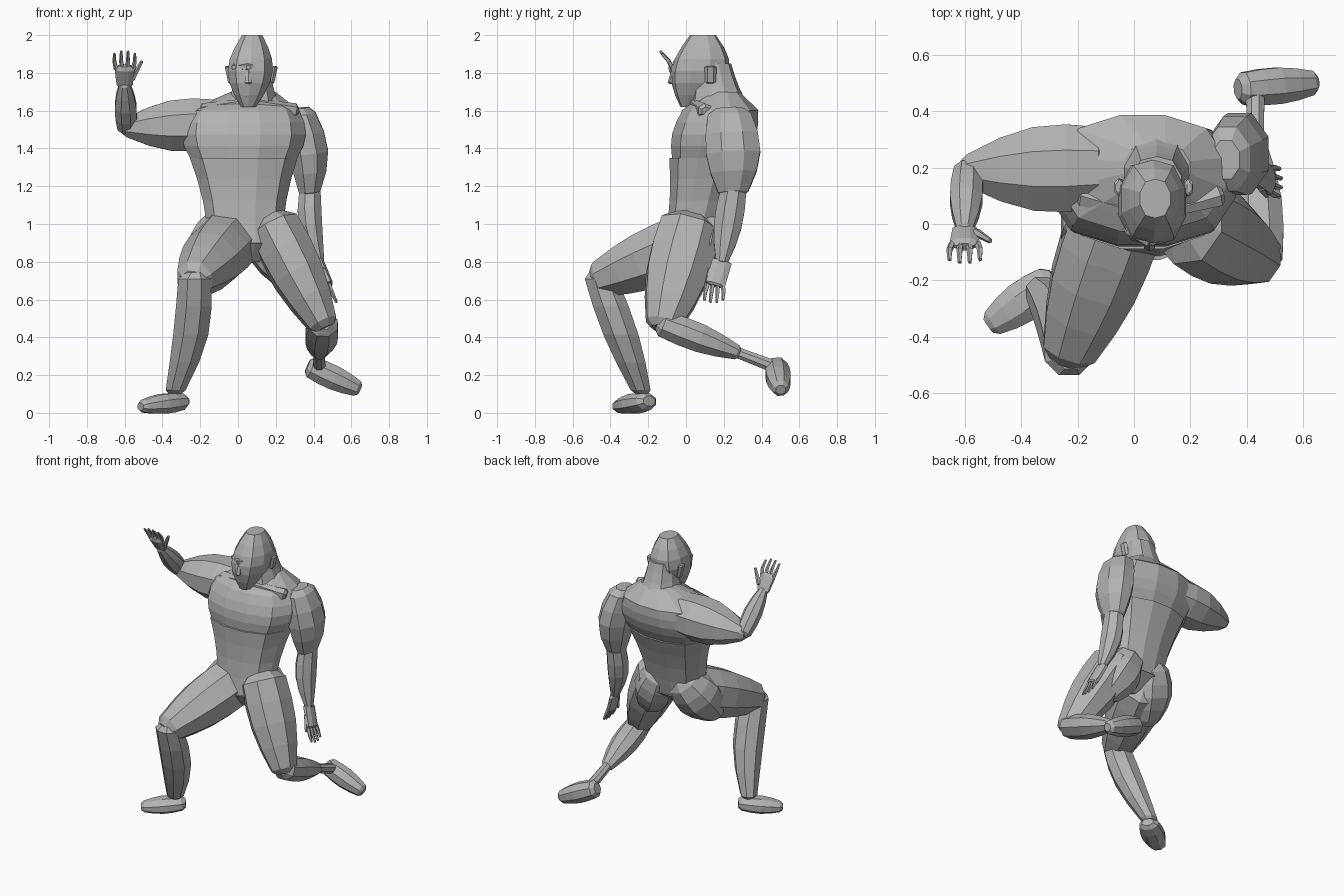
import bpy, bmesh, math
from mathutils import Vector

default_cube = bpy.data.objects.get("Cube")
if default_cube:
    bpy.data.objects.remove(default_cube, do_unlink=True)

clay = bpy.data.materials.new("clay grey")
clay.use_nodes = True
clay.diffuse_color = (.45, .45, .45, 1)
clay.node_tree.nodes["Principled BSDF"].inputs["Base Color"].default_value = clay.diffuse_color

ACROSS, DEEP, UP = Vector((1, 0, 0)), Vector((0, 1, 0)), Vector((0, 0, 1))


def at(x, y, z):
    return Vector((x, y, z))


def muscle(name, start, end, start_width, end_width, bulge=0.0, flat=1.0,
           bow=Vector(), side=ACROSS, axis=None, sides=8, steps=4, rounded=True):
    """Faceted limb from start to end, swelling by bulge and bending by bow."""
    along = (end - start).normalized()
    normal = axis or along
    wide = (side - normal * side.dot(normal)).normalized()
    thick = normal.cross(wide)

    # Stations hold a centre and a half width
    stations = []
    for i in range(steps + 1):
        t = i / steps
        swell = math.sin(math.pi * t)
        width = start_width + (end_width - start_width) * t + bulge * swell
        stations.append((start.lerp(end, t) + bow * swell, width))
    if rounded:
        stations.insert(0, (start - along * start_width * .4, start_width * .6))
        stations.append((end + along * end_width * .4, end_width * .6))

    bm = bmesh.new()
    rings = []
    for centre, width in stations:
        ring = []
        for k in range(sides):
            angle = math.tau * (k + .5) / sides
            c, s = math.cos(angle), math.sin(angle)
            boxy = (abs(c) ** 3 + abs(s) ** 3) ** -.2
            offset = wide * (c * boxy) + thick * (s * boxy * flat)
            ring.append(bm.verts.new(centre + offset * width))
        rings.append(ring)
    for lower, upper in zip(rings, rings[1:]):
        for k in range(sides):
            bm.faces.new((lower[k - 1], lower[k], upper[k], upper[k - 1]))
    bm.faces.new(rings[0])
    bm.faces.new(rings[-1])
    bmesh.ops.recalc_face_normals(bm, faces=bm.faces)
    mesh = bpy.data.meshes.new(name)
    bm.to_mesh(mesh)
    bm.free()
    mesh.materials.append(clay)
    bpy.context.collection.objects.link(bpy.data.objects.new(name, mesh))


def fingers(name, knuckle, spacing, reach, curl):
    """Four slim fingers in a row, each with two joints."""
    for i in range(4):
        root = knuckle + spacing * (i - 1.5)
        length = 1 - .12 * abs(i - 1.5)
        fan = spacing * (i - 1.5) * .2
        middle = root + reach * length * .5 + fan
        tip = root + (reach + curl) * length + fan
        muscle(f"{name}_{i + 1}_base", root, middle, .013, .011,
               side=spacing, sides=5, steps=1)
        muscle(f"{name}_{i + 1}_tip", middle, tip, .011, .007,
               side=spacing, sides=5, steps=1)


# Body landmarks
groin, pelvis, ribs = at(.05, 0, .8), at(.04, .03, .9), at(.03, .12, 1.35)
collar, nape = at(.03, .18, 1.6), at(.08, .2, 1.7)
chin, crown = at(.055, .02, 1.62), at(.075, .09, 2)

# Torso
trunk = dict(axis=UP, sides=12, rounded=False)
muscle("groin", groin, pelvis, .07, .2, flat=.8, steps=1, **trunk)
muscle("abdomen", pelvis, ribs, .2, .29, bulge=-.02, flat=.73, **trunk)
muscle("chest", ribs, collar, .29, .3, bulge=.04, flat=.68, **trunk)
muscle("shoulder_slope", collar, nape, .3, .12, flat=.7, steps=2, **trunk)
muscle("neck", collar + ACROSS * .05, at(.08, .14, 1.85), .15, .09,
       bulge=-.01, flat=1.1, axis=UP, sides=10, rounded=False)

# Head and face
muscle("head", chin, crown, .04, .055, bulge=.075, flat=1.25, bow=DEEP * .02,
       axis=UP, sides=10, steps=6, rounded=False)
face = at(.055, -.06, 1.83)
muscle("nose", face, face - at(0, .015, .08), .012, .022, axis=UP, sides=6, steps=1)
muscle("mouth", face + at(0, .02, -.11), face + at(0, .02, -.15), .04, .03,
       flat=.6, axis=UP, sides=6, steps=1)
for label, sign in (("left", 1), ("right", -1)):
    outward = ACROSS * sign
    temple = face + outward * .08 + DEEP * .04
    muscle(label + "_brow", face, temple, .022, .016, side=DEEP, sides=6, steps=2)
    lobe = at(.07, .13, 1.75) + outward * .11
    muscle(label + "_ear", lobe, lobe + outward * .015 + UP * .08, .014, .016,
           flat=2, axis=UP, sides=6, steps=2)
    throat = at(.06, .04, 1.64) + outward * .04
    muscle(label + "_collarbone", throat, throat + outward * .2 + at(0, .06, -.04),
           .022, .04, side=DEEP, sides=6, steps=2)

# Raised right arm
elbow, wrist, palm = at(-.59, .19, 1.51), at(-.6, -.02, 1.74), at(-.6, -.07, 1.82)
muscle("right_upper_arm", at(-.12, .2, 1.53), elbow, .15, .06, bulge=.05,
       flat=.9, side=DEEP)
muscle("right_forearm", elbow, wrist, .05, .03, bulge=.02)
muscle("right_hand", wrist, palm, .045, .055, flat=.45, steps=2)
fingers("right_finger", palm, ACROSS * .03, at(0, -.05, .1), DEEP * -.02)
muscle("right_thumb", wrist + at(.04, -.01, .03), wrist + at(.09, -.04, .12),
       .016, .009, sides=5, steps=2)

# Lowered left arm
elbow, wrist, palm = at(.38, .25, 1.17), at(.43, .19, .8), at(.48, .155, .68)
muscle("left_upper_arm", at(.33, .23, 1.58), elbow, .085, .06, bulge=.035,
       flat=1.4, bow=at(.02, .01, 0))
muscle("left_forearm", elbow, wrist, .06, .028, bulge=.02, flat=1.2,
       bow=ACROSS * -.02)
muscle("left_hand", wrist, palm, .024, .024, flat=2.3, steps=2)
fingers("left_finger", palm, DEEP * .027, at(.04, -.01, -.1), ACROSS * .005)
muscle("left_thumb", wrist + at(.02, -.06, -.04), wrist + at(.04, -.09, -.14),
       .016, .009, sides=5, steps=2)

# Bent right leg, planted
knee, ankle = at(-.23, -.45, .71), at(-.33, -.24, .12)
muscle("right_thigh", at(-.06, .02, .9), knee, .17, .1, bulge=.025)
muscle("right_buttock", at(-.05, .1, 1), at(-.17, -.08, .74), .12, .09, bulge=.05)
muscle("right_shin", knee, ankle, .09, .055, bulge=.025, bow=ACROSS * .03, axis=UP)
muscle("right_foot", at(-.3, -.21, .06), at(-.5, -.35, .035), .065, .05,
       bulge=.02, flat=.7, side=at(.6, -.8, 0))

# Trailing left leg, folded back
knee, ankle = at(.45, -.12, .47), at(.43, .27, .32)
muscle("left_thigh", at(.19, .02, .98), knee, .14, .08, bulge=.03, flat=1.2)
muscle("left_buttock", at(.13, .1, 1), at(.26, .03, .73), .11, .09, bulge=.04)
muscle("left_shin", knee, ankle, .08, .045, bulge=.025, flat=.9)
heel, toe = at(.39, .48, .24), at(.63, .5, .13)
muscle("left_ankle", ankle, heel + ACROSS * .04, .03, .035, steps=2)
muscle("left_foot", heel, toe, .06, .045, bulge=.015, side=DEEP)
